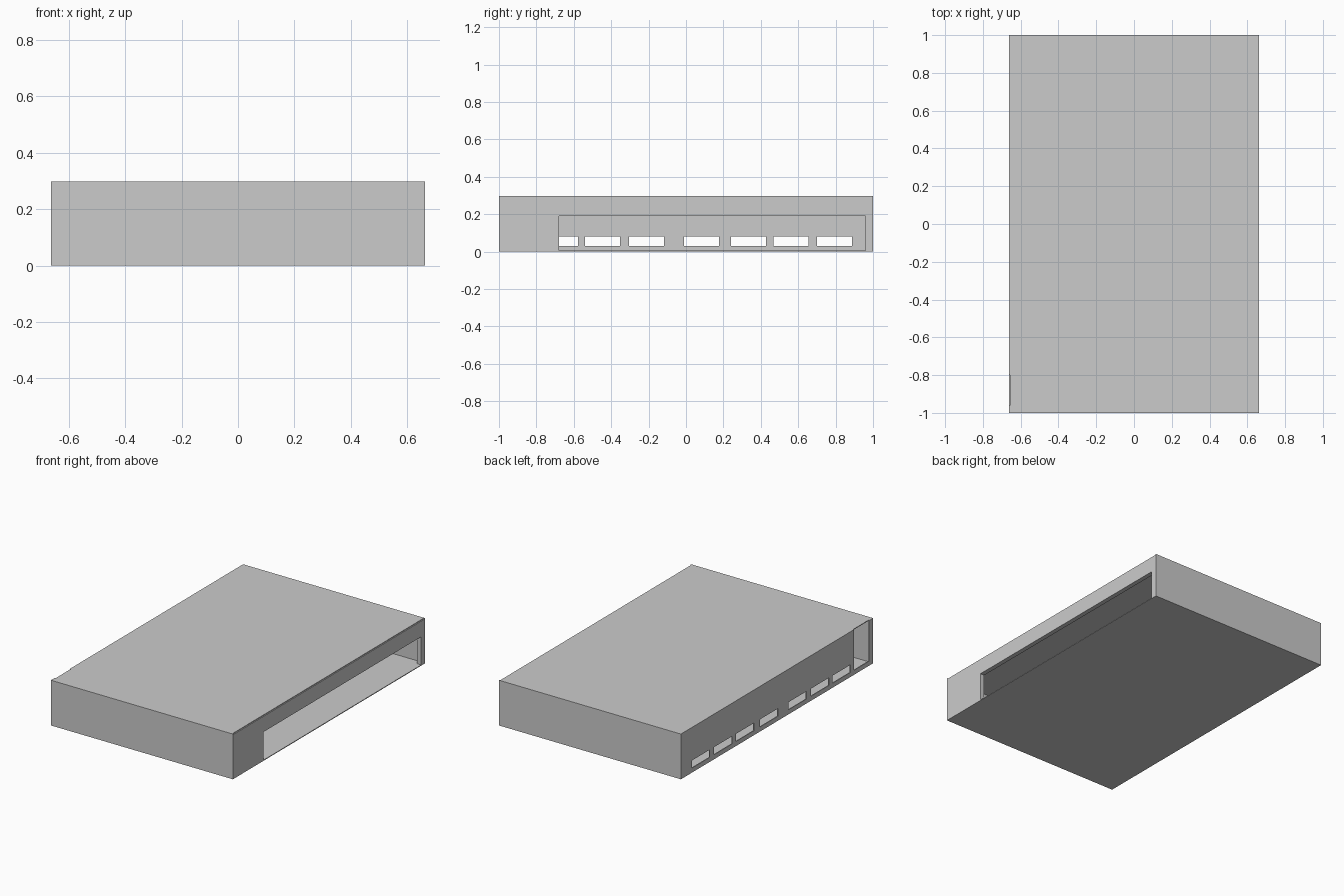
import bpy, bmesh, math

if "Cube" in bpy.data.objects:
    bpy.data.objects.remove(bpy.data.objects["Cube"])

W, L, H = 0.663, 1.0, 0.298   # half width, half length, height


def box(name, x0, x1, y0, y1, z0, z1):
    bpy.ops.mesh.primitive_cube_add(
        size=1, location=((x0 + x1) / 2, (y0 + y1) / 2, (z0 + z1) / 2))
    ob = bpy.context.object
    ob.name = name
    ob.scale = (x1 - x0, y1 - y0, z1 - z0)
    bpy.ops.object.transform_apply(location=False, rotation=False)
    return ob


def pierced_wall(name, x, inward, y0, y1, z0, z1, holes):
    """Upright wall in the y-z plane with rectangular holes (y0, y1, z0, z1),
    thickened by the distance inward along x."""
    ys = sorted({y0, y1, *[v for h in holes for v in h[:2]]})
    zs = sorted({z0, z1, *[v for h in holes for v in h[2:]]})
    bm = bmesh.new()
    for ya, yb in zip(ys, ys[1:]):
        for za, zb in zip(zs, zs[1:]):
            yc, zc = (ya + yb) / 2, (za + zb) / 2
            if any(h[0] < yc < h[1] and h[2] < zc < h[3] for h in holes):
                continue
            bm.faces.new([bm.verts.new((x, y, z)) for y, z in
                          ((ya, za), (yb, za), (yb, zb), (ya, zb))])
    bmesh.ops.remove_doubles(bm, verts=bm.verts, dist=1e-5)
    ext = bmesh.ops.extrude_face_region(bm, geom=bm.faces[:], use_keep_orig=True)
    moved = [g for g in ext["geom"] if isinstance(g, bmesh.types.BMVert)]
    bmesh.ops.translate(bm, verts=moved, vec=(inward, 0, 0))
    bmesh.ops.recalc_face_normals(bm, faces=bm.faces)
    bmesh.ops.dissolve_limit(bm, angle_limit=math.radians(1),
                             verts=bm.verts, edges=bm.edges)
    me = bpy.data.meshes.new(name)
    bm.to_mesh(me)
    bm.free()
    ob = bpy.data.objects.new(name, me)
    bpy.context.collection.objects.link(ob)
    return ob


# Thin floor and roof slabs
box("floor", -W, W, -L, L, 0, 0.005)
box("roof", -W + 0.006, W - 0.006, -L, L, H - 0.005, H)

# Closed front and back walls
box("front_wall", -W, W, -L, -L + 0.006, 0.005, H)
box("back_wall", -W, W, L - 0.006, L, 0.005, H)

# Right wall with one long low opening
pierced_wall("right_wall", W, -0.03, -L + 0.006, L - 0.006, 0.005, H - 0.005,
             [(-0.68, 0.96, 0.005, 0.19)])

# Left wall with a row of slot windows and a full-height doorway
slots = [(y, y + 0.187, 0.03, 0.08)
         for y in (-0.765, -0.54, -0.305, -0.01, 0.24, 0.467, 0.70)]
pierced_wall("left_wall", -W, 0.006, -L + 0.006, L - 0.006, 0.005, H,
             slots + [(-0.96, -0.80, 0.03, H)])
